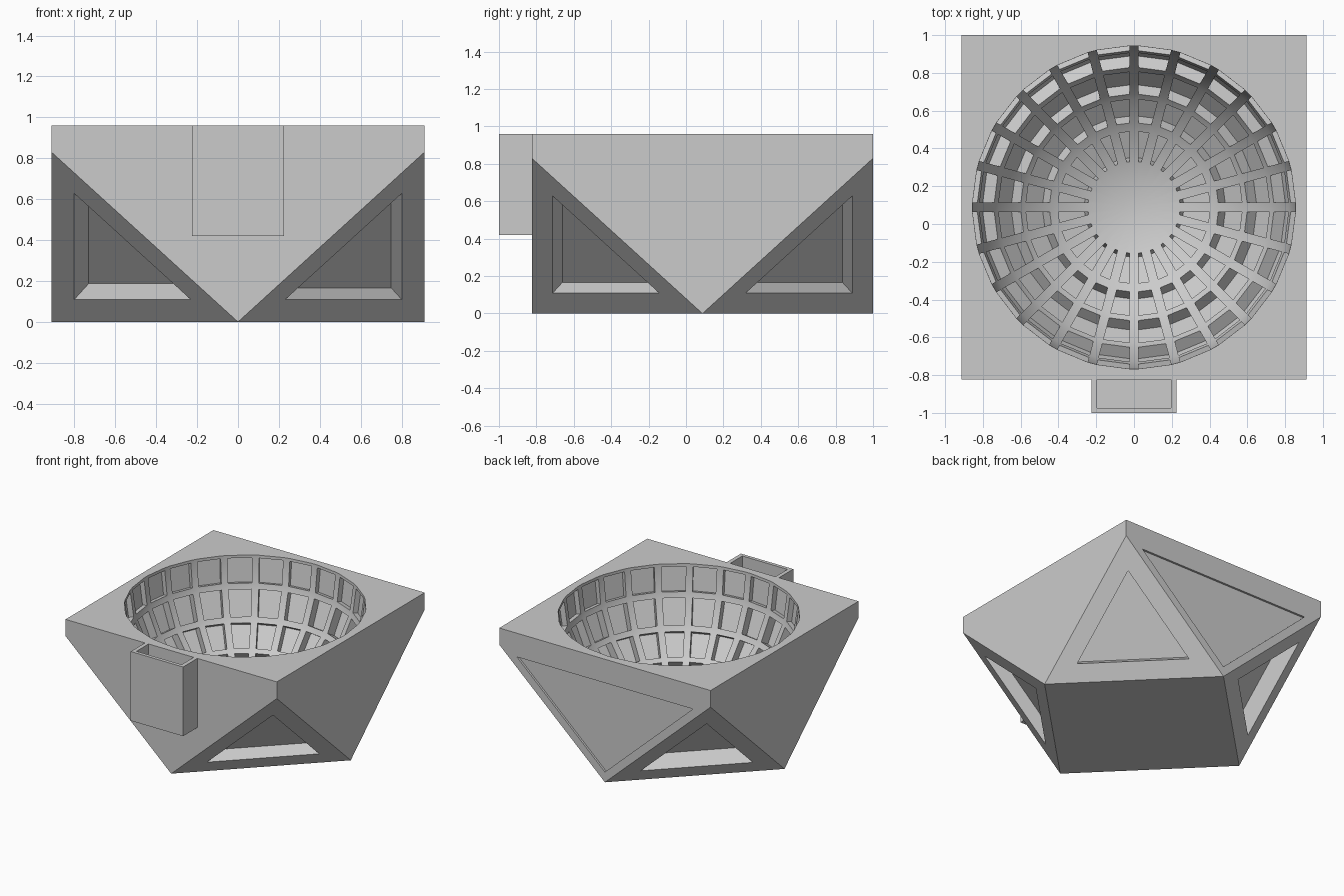
import bpy, bmesh, math
from mathutils import Vector

cube = bpy.data.objects.get("Cube")
if cube:
    bpy.data.objects.remove(cube, do_unlink=True)

HALF, TOP, CY = 0.912, 0.96, 0.088      # body half width, height, body centre in y
RIM_DROP = 0.83                         # height where the corner cuts begin
BOWL_R, RIBS, RIB_HALF = 0.855, 24, 0.025

stone = bpy.data.materials.new("light_grey_stone")
stone.use_nodes = True
grey = (0.6, 0.6, 0.6, 1)
stone.diffuse_color = grey
stone.node_tree.nodes["Principled BSDF"].inputs["Base Color"].default_value = grey


def finish(name, bm):
    bmesh.ops.recalc_face_normals(bm, faces=bm.faces)
    mesh = bpy.data.meshes.new(name)
    bm.to_mesh(mesh)
    bm.free()
    mesh.materials.append(stone)
    ob = bpy.data.objects.new(name, mesh)
    bpy.context.collection.objects.link(ob)
    return ob


def hull(name, points):
    bm = bmesh.new()
    for p in points:
        bm.verts.new(p)
    bmesh.ops.convex_hull(bm, input=bm.verts)
    bmesh.ops.dissolve_limit(bm, angle_limit=0.01, verts=bm.verts, edges=bm.edges)
    return finish(name, bm)


def prism(name, points, inward, depth):
    """Flat outline pushed inward by depth, and slightly outward to cut cleanly."""
    n = Vector(inward).normalized()
    pts = [Vector(p) for p in points]
    return hull(name, [p - n * 0.03 for p in pts] + [p + n * depth for p in pts])


def box(name, lo, hi):
    return hull(name, [(x, y, z) for x in (lo[0], hi[0])
                       for y in (lo[1], hi[1]) for z in (lo[2], hi[2])])


def cut(ob, cutter):
    cutter.hide_render = True
    mod = ob.modifiers.new("cut", "BOOLEAN")
    mod.operation = "DIFFERENCE"
    mod.solver = "EXACT"
    mod.object = cutter
    bpy.context.view_layer.update()
    graph = bpy.context.evaluated_depsgraph_get()
    mesh = bpy.data.meshes.new_from_object(ob.evaluated_get(graph))
    ob.modifiers.clear()
    ob.data = mesh
    bpy.data.objects.remove(cutter, do_unlink=True)


def bowl_point(radius, lat, rib, side):
    """Point on the bowl beside a rib, lat degrees below the rim."""
    r = radius * math.cos(math.radians(lat))
    z = TOP - radius * math.sin(math.radians(lat))
    off = min(math.asin(min(1, RIB_HALF / r)), 0.105)
    a = 2 * math.pi * rib / RIBS + side * off
    return Vector((r * math.cos(a), CY + r * math.sin(a), z))


def bowl_cutter():
    """Solid bowl with five rings of coffers standing out of it."""
    coffers = {1.5: (14, 0.04), 17: (30, 0.07), 33: (45.5, 0.07),
               48: (58.5, 0.07), 62: (73.5, 0.07)}
    lats = [0] + sorted(list(coffers) + [c[0] for c in coffers.values()]) + [78, 82, 86, 88.6]
    bm = bmesh.new()
    rings = []
    for lat in [None] + lats:
        ring = []
        for k in range(RIBS):
            for side in (-1, 1):
                p = bowl_point(BOWL_R, lat or 0, k, side)
                if lat is None:
                    p.z += 0.05
                ring.append(bm.verts.new(p))
        rings.append(ring)
    count = 2 * RIBS
    bm.faces.new(rings[0])
    bm.faces.new(rings[-1])
    for i, (upper, lower) in enumerate(zip(rings, rings[1:])):
        lat = lats[i - 1] if i else None
        for j in range(count):
            n = (j + 1) % count
            quad = [upper[j], upper[n], lower[n], lower[j]]
            if lat in coffers and j % 2:
                end, depth = coffers[lat]
                k = j // 2
                deep = [bm.verts.new(bowl_point(BOWL_R + depth, a, b, s)) for a, b, s in
                        ((lat, k, 1), (lat, k + 1, -1), (end, k + 1, -1), (end, k, 1))]
                bm.faces.new(deep)
                for e in range(4):
                    f = (e + 1) % 4
                    bm.faces.new((quad[e], quad[f], deep[f], deep[e]))
            else:
                bm.faces.new(quad)
    return finish("bowl_cutter", bm)


# Block with a square top and a diamond foot
corners = [(sx, sy) for sx in (-1, 1) for sy in (-1, 1)]
points = [(sx * HALF, CY + sy * HALF, z) for sx, sy in corners for z in (RIM_DROP, TOP)]
points += [(s * HALF, CY, 0) for s in (-1, 1)] + [(0, CY + s * HALF, 0) for s in (-1, 1)]
body = hull("coffered_basin", points)

# Coffered bowl
cut(body, bowl_cutter())

# Triangular recess in each corner cut
for sx, sy in corners:
    tri = [(sx * a, CY + sy * b, z) for a, b, z in
           ((0.8, 0.8, 0.63), (0.8, 0.23, 0.11), (0.23, 0.8, 0.11))]
    inward = (-sx / HALF, -sy / HALF, 1 / RIM_DROP)
    cut(body, prism("recess_cutter", tri, inward, 0.125 if sx < 0 else 0.092))

# Shallow triangular panel on the back
back = CY + HALF
cut(body, prism("panel_cutter", [(-0.76, back, 0.775), (0.76, back, 0.775), (0, back, 0.08)],
                (0, -1, 0), 0.016))

# Open-topped box on the front
front = CY - HALF
tray = box("front_box", (-0.226, -1, 0.42), (0.226, front, TOP))
cut(tray, box("box_cutter", (-0.195, -0.973, 0.45), (0.195, front + 0.05, TOP + 0.1)))

# Smooth the bowl, keep the edges crisp
for ob in (body, tray):
    bpy.ops.object.select_all(action="DESELECT")
    ob.select_set(True)
    bpy.context.view_layer.objects.active = ob
    bpy.ops.object.shade_smooth_by_angle(angle=math.radians(20))
